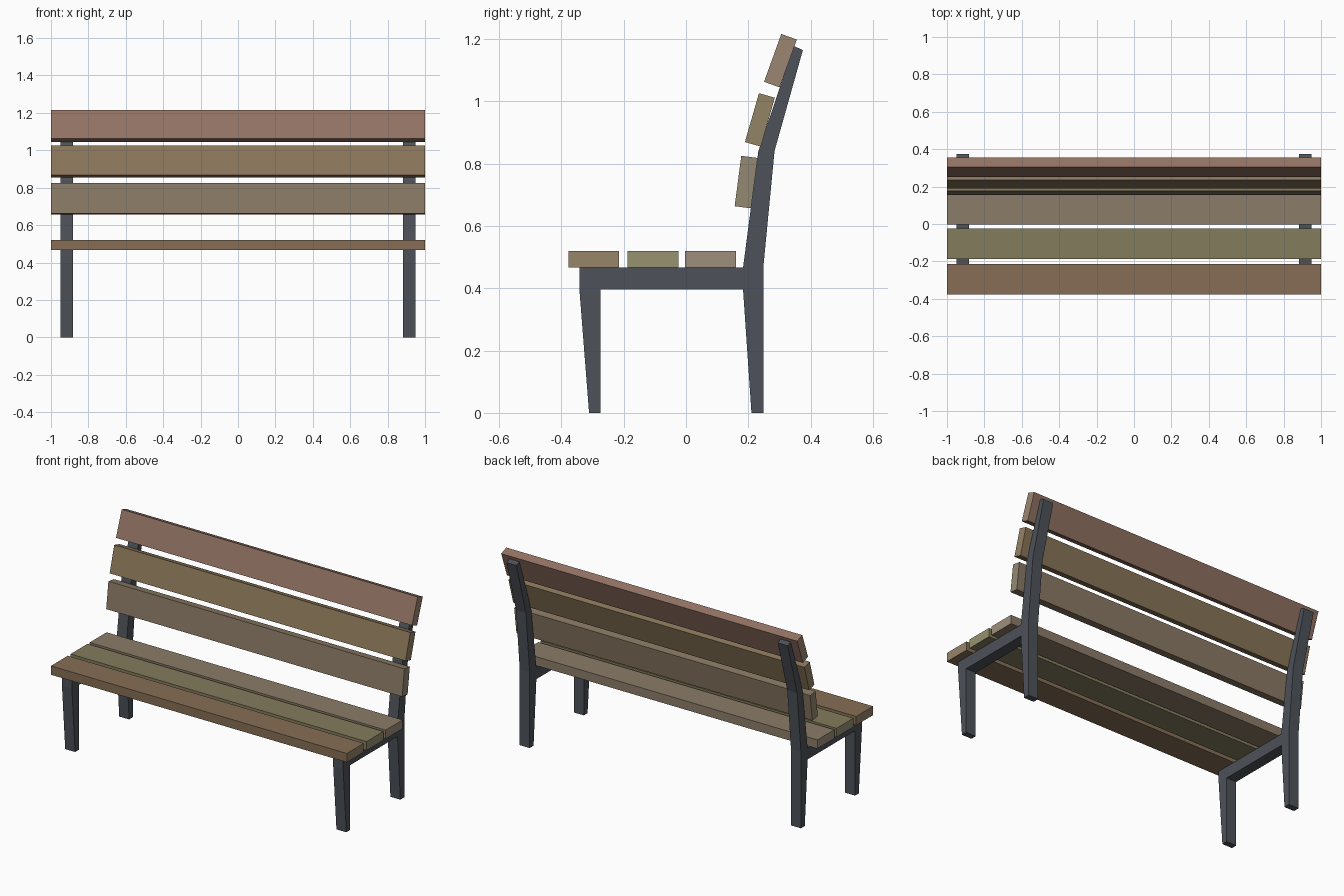
import bpy, bmesh
from math import radians
from mathutils import Matrix

if "Cube" in bpy.data.objects:
    bpy.data.objects.remove(bpy.data.objects["Cube"])


def material(name, rgb):
    m = bpy.data.materials.new(name)
    m.diffuse_color = (*rgb, 1)
    m.use_nodes = True
    m.node_tree.nodes["Principled BSDF"].inputs["Base Color"].default_value = m.diffuse_color
    return m


def add_object(name, bm, *mats):
    bmesh.ops.recalc_face_normals(bm, faces=bm.faces)
    me = bpy.data.meshes.new(name)
    bm.to_mesh(me)
    bm.free()
    for m in mats:
        me.materials.append(m)
    ob = bpy.data.objects.new(name, me)
    bpy.context.collection.objects.link(ob)
    return ob


def slat(name, y, z, depth, height, tilt, rgb, end_rgb):
    """Full-length plank with its own end-grain colour."""
    bm = bmesh.new()
    bmesh.ops.create_cube(bm, size=1, matrix=Matrix.Translation((0, y, z))
                          @ Matrix.Rotation(radians(-tilt), 4, 'X')
                          @ Matrix.Diagonal((2, depth, height, 1)))
    bm.normal_update()
    for f in bm.faces:
        f.material_index = int(abs(f.normal.x) > 0.9)
    add_object(name, bm, material(name + "_wood", rgb),
               material(name + "_end", end_rgb))


# side frame: front leg, seat rail and bent back post in one (y, z) profile
PROFILE = [(-0.311, 0), (-0.275, 0), (-0.275, 0.396), (0.183, 0.396),
           (0.21, 0), (0.248, 0), (0.248, 0.466), (0.284, 0.84),
           (0.375, 1.164), (0.346, 1.177), (0.232, 0.84), (0.183, 0.466),
           (-0.342, 0.466), (-0.342, 0.396)]
bm = bmesh.new()
face = bm.faces.new([bm.verts.new((0.883, y, z)) for y, z in PROFILE])
ext = bmesh.ops.extrude_face_region(bm, geom=[face])
bmesh.ops.translate(bm, vec=(0.067, 0, 0),
                    verts=[v for v in ext["geom"] if isinstance(v, bmesh.types.BMVert)])
frame = add_object("side_frames", bm, material("dark_metal", (0.075, 0.085, 0.1)))
frame.modifiers.new("Mirror", 'MIRROR')

# seat planks
SEAT = [("front", -0.296, (0.24, 0.155, 0.09), (0.31, 0.235, 0.14)),
        ("middle", -0.106, (0.23, 0.2, 0.11), (0.31, 0.29, 0.16)),
        ("rear", 0.0785, (0.26, 0.2, 0.14), (0.34, 0.28, 0.2))]
for place, y, rgb, end in SEAT:
    slat("seat_slat_" + place, y, 0.493, 0.163, 0.054, 0, rgb, end)

# backrest planks, leaning further back toward the top
BACK = [("lower", 0.193, 0.7405, 7.5, (0.25, 0.19, 0.125), (0.3, 0.25, 0.17)),
        ("middle", 0.237, 0.94, 16, (0.25, 0.18, 0.1), (0.29, 0.23, 0.135)),
        ("upper", 0.303, 1.13, 19.8, (0.29, 0.17, 0.125), (0.33, 0.24, 0.17))]
for place, y, z, tilt, rgb, end in BACK:
    slat("back_slat_" + place, y, z, 0.053, 0.163, tilt, rgb, end)
